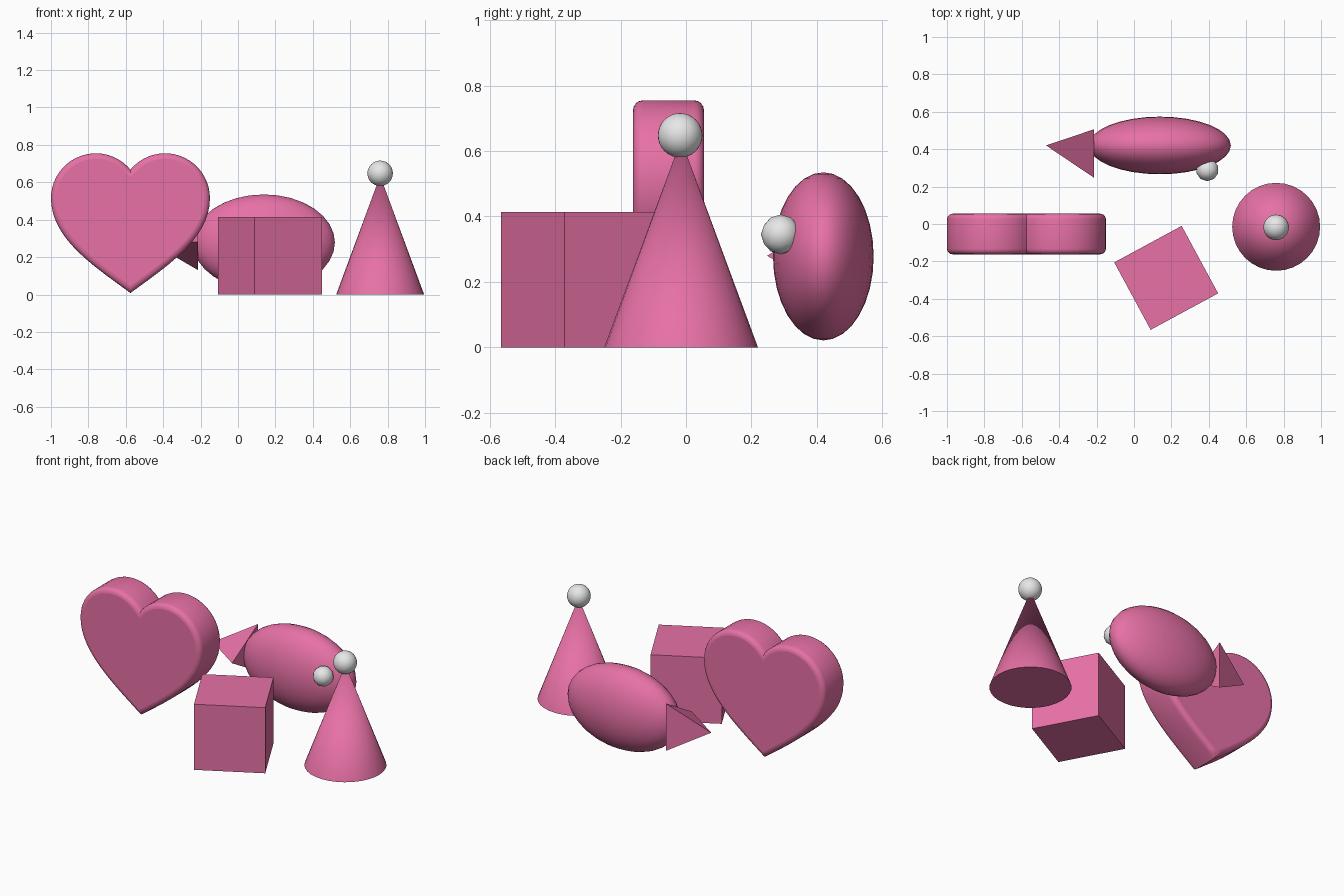
import bpy, bmesh, math
from mathutils import Vector
from mathutils.geometry import interpolate_bezier

cube = bpy.data.objects.get("Cube")
if cube:
    bpy.data.objects.remove(cube, do_unlink=True)


def material(name, color):
    mat = bpy.data.materials.new(name)
    mat.use_nodes = True
    mat.diffuse_color = color
    mat.node_tree.nodes["Principled BSDF"].inputs["Base Color"].default_value = color
    return mat


PINK = material("pink", (0.8, 0.165, 0.38, 1))
WHITE = material("light_grey", (0.8, 0.8, 0.8, 1))


def finish(name, mat, smooth=True):
    obj = bpy.context.object
    obj.name = name
    obj.data.materials.append(mat)
    if smooth:
        bpy.ops.object.shade_smooth_by_angle(angle=math.radians(40))
    return obj


def mesh_object(bm, name, mat):
    mesh = bpy.data.meshes.new(name)
    bmesh.ops.recalc_face_normals(bm, faces=bm.faces)
    bm.to_mesh(mesh)
    bm.free()
    obj = bpy.data.objects.new(name, mesh)
    bpy.context.collection.objects.link(obj)
    mesh.materials.append(mat)
    return obj


def ball(name, mat, center, radii):
    bpy.ops.mesh.primitive_uv_sphere_add(segments=32, ring_count=16, location=center)
    bpy.context.object.scale = radii
    return finish(name, mat)


# Heart: half outline of lobe arc and lower curve, mirrored, extruded and rounded
lobe_x, lobe_z, lobe_r = 0.185, 0.515, 0.24
start = math.acos(-lobe_x / lobe_r)
half = [Vector((lobe_x + lobe_r * math.cos(a), lobe_z + lobe_r * math.sin(a)))
        for a in (start * (1 - i / 20) for i in range(21))]
half[0].x = 0
half += interpolate_bezier(half[-1], Vector((0.425, 0.3)), Vector((0.2, 0.155)),
                           Vector((0, 0.008)), 16)[1:]
outline = half + [Vector((-p.x, p.y)) for p in reversed(half[1:-1])]

bm = bmesh.new()
front = bm.faces.new([bm.verts.new((p.x - 0.575, -0.162, p.y)) for p in outline])
sides = bmesh.ops.extrude_face_region(bm, geom=[front], use_keep_orig=True)["geom"]
bmesh.ops.translate(bm, vec=(0, 0.217, 0),
                    verts=[g for g in sides if isinstance(g, bmesh.types.BMVert)])
rims = [e for e in bm.edges if abs(e.verts[0].co.y - e.verts[1].co.y) < 0.001]
bmesh.ops.bevel(bm, geom=rims, offset=0.03, offset_type='OFFSET', segments=4,
                profile=0.5, affect='EDGES', clamp_overlap=False)
for f in bm.faces:
    f.smooth = len(f.verts) < 5
for e in bm.edges:
    if len(e.link_faces) == 2 and e.calc_face_angle(0) > math.radians(40):
        e.smooth = False
mesh_object(bm, "heart", PINK)

# Turned box
bpy.ops.mesh.primitive_cube_add(size=1, location=(0.172, -0.288, 0.207),
                                rotation=(0, 0, math.radians(28.4)))
bpy.context.object.scale = (0.41, 0.41, 0.414)
finish("box", PINK, smooth=False)

# Cone hat with a ball on top
bpy.ops.mesh.primitive_cone_add(vertices=32, radius1=0.235, depth=0.635,
                                location=(0.76, -0.015, 0.3175))
finish("cone_hat", PINK)
ball("hat_ball", WHITE, (0.76, -0.018, 0.648), (0.068,) * 3)

# Fish: body, three-sided tail and eye
ball("fish_body", PINK, (0.138, 0.42, 0.278), (0.38, 0.154, 0.257))

bm = bmesh.new()
tip = bm.verts.new((-0.47, 0.42, 0.28))
base = [bm.verts.new((-0.215, 0.42 - 0.172 * math.cos(a), 0.28 + 0.172 * math.sin(a)))
        for a in (i * math.tau / 3 for i in range(3))]
bm.faces.new(base)
for i in range(3):
    bm.faces.new((base[i], base[i - 1], tip))
mesh_object(bm, "fish_tail", PINK)

bpy.ops.mesh.primitive_ico_sphere_add(subdivisions=2, radius=0.061,
                                      location=(0.392, 0.29, 0.345))
finish("fish_eye", WHITE)
